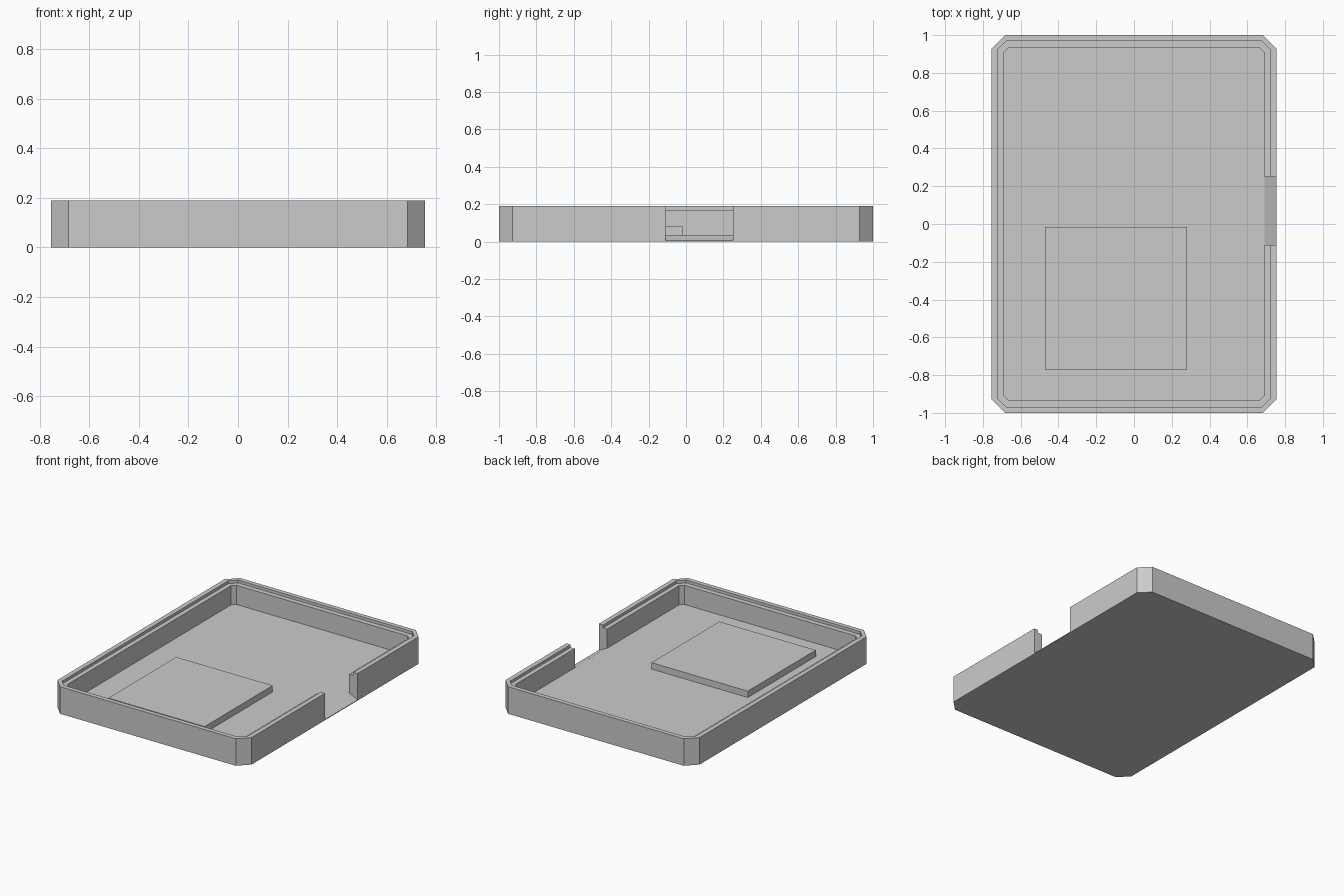
import bpy
import bmesh

cube = bpy.data.objects.get("Cube")
if cube:
    bpy.data.objects.remove(cube, do_unlink=True)

grey = bpy.data.materials.new("plain grey")
grey.use_nodes = True
colour = (0.6, 0.6, 0.6, 1)
grey.diffuse_color = colour
grey.node_tree.nodes["Principled BSDF"].inputs["Base Color"].default_value = colour


def make_object(name, bm):
    bmesh.ops.recalc_face_normals(bm, faces=bm.faces)
    mesh = bpy.data.meshes.new(name)
    bm.to_mesh(mesh)
    bm.free()
    mesh.materials.append(grey)
    obj = bpy.data.objects.new(name, mesh)
    bpy.context.collection.objects.link(obj)
    return obj


def loft(name, rings):
    """Join equal-length point rings in order and cap both ends."""
    bm = bmesh.new()
    loops = [[bm.verts.new(p) for p in ring] for ring in rings]
    for a, b in zip(loops, loops[1:]):
        for i in range(len(a)):
            j = (i + 1) % len(a)
            bm.faces.new((a[i], a[j], b[j], b[i]))
    bm.faces.new(loops[0])
    bm.faces.new(loops[-1])
    return make_object(name, bm)


def octagon(x, y, cut, z):
    """Rectangle with clipped corners, given by half sizes."""
    quarter = [(x, y - cut), (x - cut, y)]
    half = quarter + [(-px, py) for px, py in reversed(quarter)]
    return [(px, py, z) for px, py in half + [(-px, -py) for px, py in half]]


# Tray: outer wall, raised lip, stepped ledge, inner wall and floor
floor, ledge, top = 0.035, 0.17, 0.19
tray = loft("tray", [
    octagon(0.755, 1.0, 0.072, 0),
    octagon(0.755, 1.0, 0.072, top),
    octagon(0.722, 0.968, 0.045, top),
    octagon(0.722, 0.968, 0.045, ledge),
    octagon(0.69, 0.933, 0.025, ledge),
    octagon(0.69, 0.933, 0.025, floor),
])

# Side opening with a sill that slopes outward
profile = [(0.66, 0.049), (0.77, -0.002), (0.77, 0.3), (0.66, 0.3)]
cutter = loft("opening_cutter", [[(x, y, z) for x, z in profile] for y in (-0.11, 0.25)])
cutter.hide_render = True
cutter.hide_viewport = True
cutter.display_type = 'WIRE'
opening = tray.modifiers.new("side opening", 'BOOLEAN')
opening.operation = 'DIFFERENCE'
opening.solver = 'EXACT'
opening.object = cutter

# Raised square pad on the floor
corners = [(-0.47, -0.77), (0.28, -0.77), (0.28, -0.015), (-0.47, -0.015)]
loft("raised_pad", [[(x, y, z) for x, y in corners] for z in (floor - 0.01, 0.08)])
